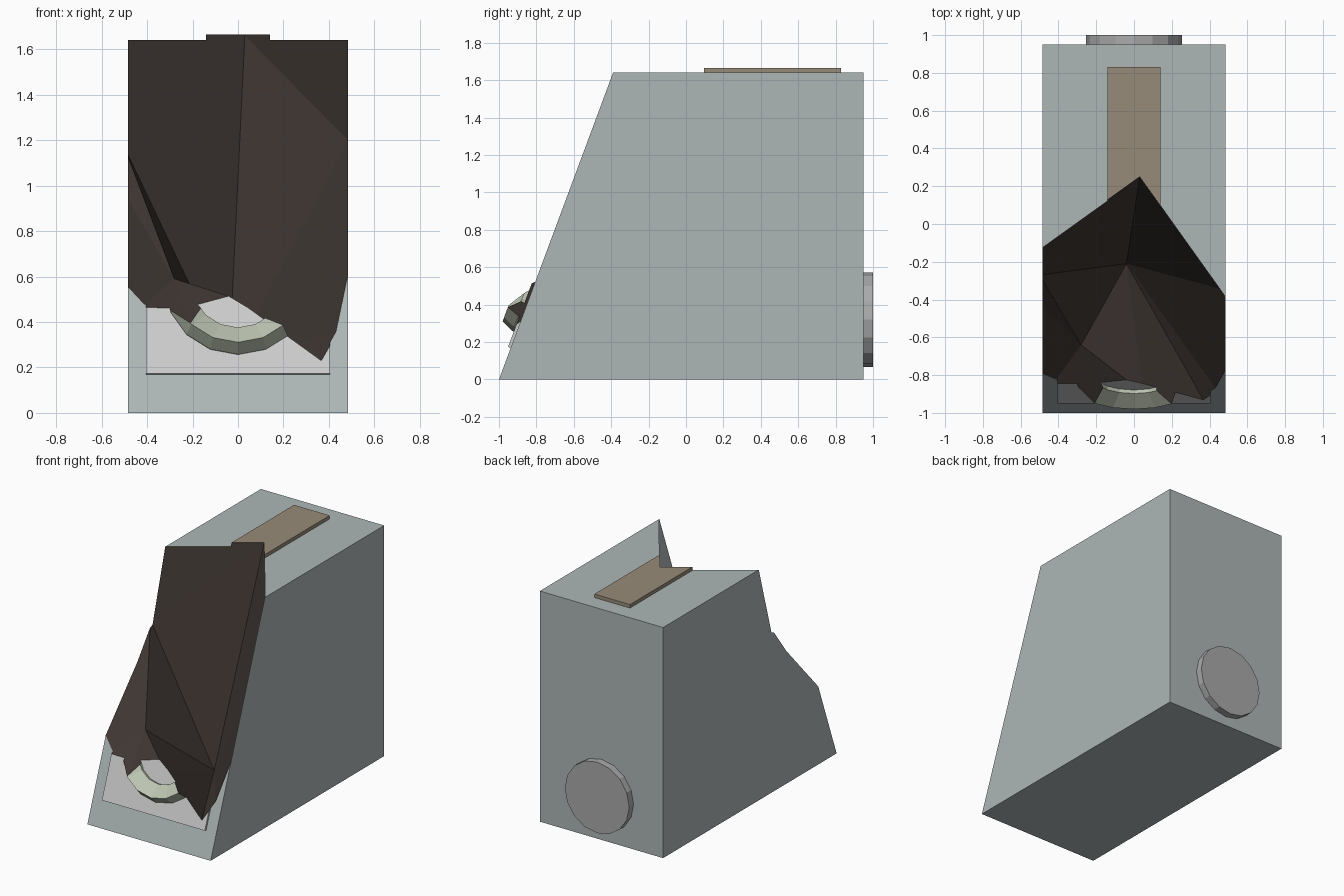
import bpy, bmesh, math
from mathutils import Matrix, Vector

if "Cube" in bpy.data.objects:
    bpy.data.objects.remove(bpy.data.objects["Cube"])


def material(name, rgb):
    m = bpy.data.materials.new(name)
    m.diffuse_color = (*rgb, 1)
    m.use_nodes = True
    m.node_tree.nodes["Principled BSDF"].inputs["Base Color"].default_value = m.diffuse_color
    return m


CASE = material("slate", (0.42, 0.47, 0.47))
ROCK = material("dark_brown", (0.05, 0.038, 0.033))
TAN = material("tan", (0.31, 0.26, 0.19))
GREEN = material("pale_green", (0.5, 0.55, 0.44))
PALE = material("pale_grey", (0.65, 0.65, 0.65))
GREY = material("mid_grey", (0.4, 0.4, 0.4))


def make(name, verts, faces, *mats, matrix=Matrix()):
    bm = bmesh.new()
    vs = [bm.verts.new(matrix @ Vector(v)) for v in verts]
    for f in faces:
        bm.faces.new([vs[i] for i in f])
    bmesh.ops.recalc_face_normals(bm, faces=bm.faces)
    me = bpy.data.meshes.new(name)
    bm.to_mesh(me)
    bm.free()
    for m in mats:
        me.materials.append(m)
    ob = bpy.data.objects.new(name, me)
    bpy.context.collection.objects.link(ob)
    return ob


def prism(name, outline, direction, mat, matrix=Matrix()):
    n = len(outline)
    d = Vector(direction)
    verts = [Vector(p) for p in outline] + [Vector(p) + d for p in outline]
    faces = [range(n), range(2 * n - 1, n - 1, -1)]
    faces += [(i, (i + 1) % n, n + (i + 1) % n, n + i) for i in range(n)]
    return make(name, verts, faces, mat, matrix=matrix)


W, H, FY, BY = 0.485, 1.64, -0.39, 0.95

# wedge-shaped case
case = prism("case", [(-W, -1, 0), (-W, BY, 0), (-W, BY, H), (-W, FY, H)], (2 * W, 0, 0), CASE)

# top plate
plate = prism("top_plate", [(-0.14, -0.3, 1.62), (0.14, -0.3, 1.62), (0.14, 0.83, 1.62), (-0.14, 0.83, 1.62)],
              (0, 0, 0.045), TAN)

# frame lying on the sloped front: x across, y up the slope, z outward
u = Vector((0, FY + 1, H)).normalized()
n = Vector((1, 0, 0)).cross(u)
slope = Matrix.Translation((0, -1, 0)) @ Matrix(((1, 0, 0), u, n)).transposed().to_4x4()

# front panel
panel = prism("front_panel", [(-0.405, 0.18, -0.02), (0.405, 0.18, -0.02), (0.405, 1.0, -0.02), (-0.405, 1.0, -0.02)],
              (0, 0, 0.035), PALE, slope)

# bevelled ring around the front opening
profile = [(0.32, 0), (0.32, 0.025), (0.29, 0.09), (0.2, 0.035), (0.2, 0)]
S, k = 16, len(profile)
verts = [(r * math.sin(i * math.tau / S), 0.588 - r * math.cos(i * math.tau / S), h)
         for i in range(S) for r, h in profile]
faces = [(i * k + j, i * k + (j + 1) % k, (i + 1) % S * k + (j + 1) % k, (i + 1) % S * k + j)
         for i in range(S) for j in range(k)]
ring = make("front_ring", verts, faces, GREEN, matrix=slope)

# round cap on the back
prism("back_cap", [(0.253 * math.sin(i * math.tau / S), 0.94, 0.32 + 0.253 * math.cos(i * math.tau / S))
                   for i in range(S)], (0, 0.06, 0), GREY)

# jagged broken hollow: corner points of the fracture surface
SX = 0.483
pts = {
    "P": (0.03, 0.25, 1.66), "C": (-0.04, -0.21, 0.2), "D": (-0.28, -0.64, 0.59),
    "P2": (0.03, 0.25, 1.9),
    "A2": (-0.5, -0.13, 1.9), "A": (-0.5, -0.13, 1.66), "E": (-0.5, -0.27, 1.17),
    "M": (-0.5, -0.42, 0.97), "F": (-0.5, -0.945, 0.4), "K": (-0.19, -1.03, 0.345),
    "T": (0.05, -0.895, 0.485), "G": (0.44, -1.06, 0.235), "R": (SX, -0.94, 0.374),
    "Q": (SX, -0.35, 1.2), "B": (SX, -0.385, 1.66), "B2": (SX, -0.385, 1.9),
}
chain = ["A2", "A", "E", "M", "F", "K", "T", "G", "R", "Q", "B", "B2"]
names = list(pts) + [c + "'" for c in chain]
coords = list(pts.values()) + [(pts[c][0], -1.6, pts[c][2]) for c in chain]
surface = "A P E,P C E,E C D,E D M,M D F,D F K,D K T,C D T,C T G,C G R,C R Q,C P Q,P Q B,A P P2 A2,P B B2 P2"
faces = [f.split() for f in surface.split(",")]
faces += [[a, b, b + "'", a + "'"] for a, b in zip(chain, chain[1:])]
faces += [["A2", "P2", "B2", "B2'", "A2'"], [c + "'" for c in chain]]
cutter = make("fracture_cutter", coords, [[names.index(v) for v in f] for f in faces], ROCK, CASE)
for p in cutter.data.polygons:
    if abs(p.normal.x) > 0.999:      # thin intact side wall keeps the case colour
        p.material_index = 1
cutter.hide_render = True

# break the front of every part it touches
for ob in (case, plate, panel, ring):
    mod = ob.modifiers.new("fracture", 'BOOLEAN')
    mod.operation = 'DIFFERENCE'
    mod.solver = 'EXACT'
    mod.material_mode = 'TRANSFER'
    mod.object = cutter
    bpy.context.view_layer.objects.active = ob
    bpy.ops.object.modifier_apply(modifier=mod.name)
bpy.data.objects.remove(cutter)
